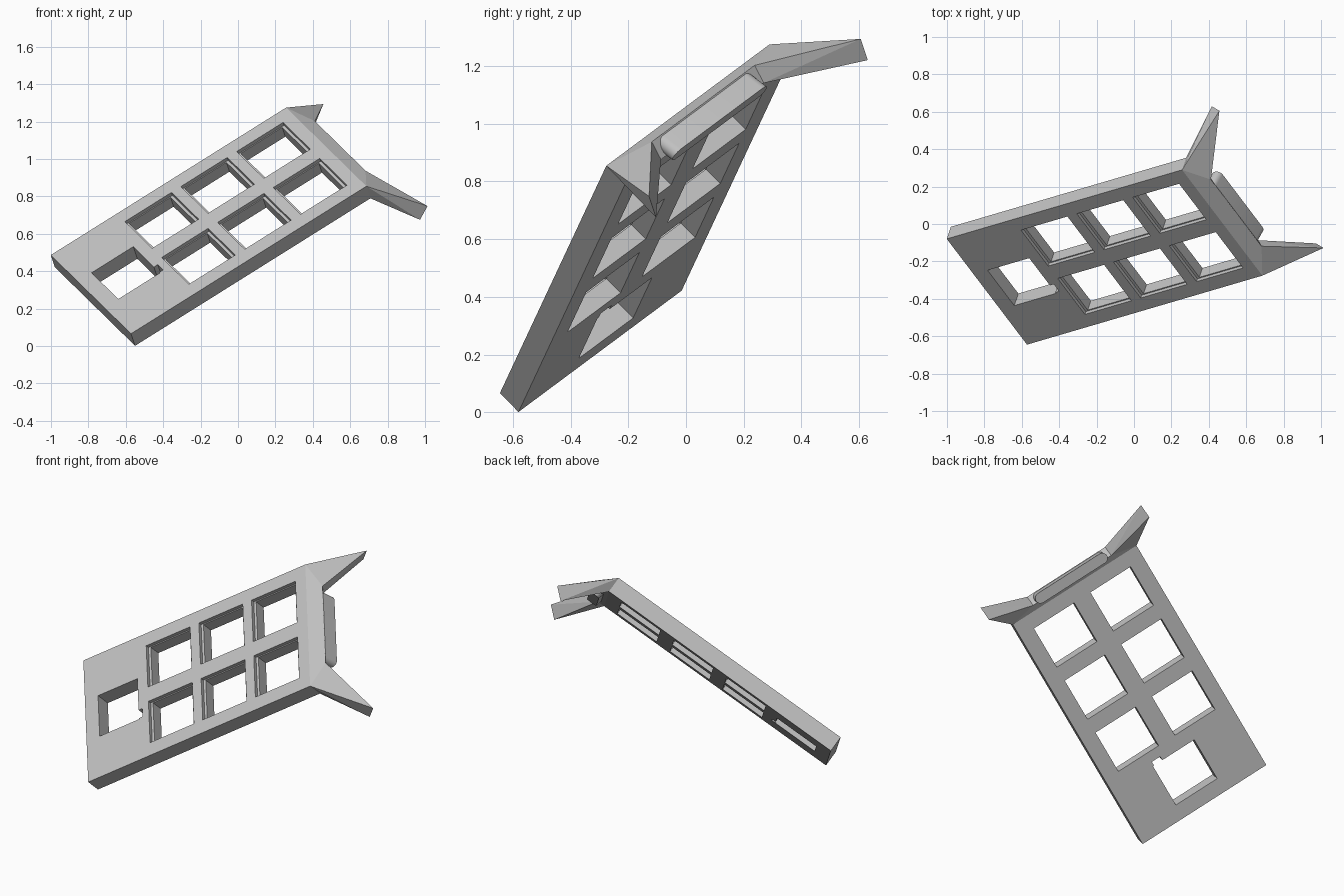
import bpy, bmesh, math
from mathutils import Matrix, Vector

cube = bpy.data.objects.get("Cube")
if cube:
    bpy.data.objects.remove(cube, do_unlink=True)

# One grey material
grey = bpy.data.materials.new("plain grey")
grey.use_nodes = True
colour = (0.53, 0.53, 0.53, 1)
grey.diffuse_color = colour
grey.node_tree.nodes["Principled BSDF"].inputs["Base Color"].default_value = colour

# Tilted frame of the panel: u along its length, v across, n out of its face
u_axis = Vector((0.822, 0.241, 0.515)).normalized()
v_axis = Vector((-0.521, 0.685, 0.509))
v_axis = (v_axis - u_axis * v_axis.dot(u_axis)).normalized()
n_axis = u_axis.cross(v_axis)
frame = Matrix((u_axis, v_axis, n_axis)).transposed().to_4x4()
frame.translation = (-0.572, -0.645, 0.066)

LENGTH, WIDTH, THICK = 1.53, 0.825, 0.094
MID = WIDTH / 2


def hull(name, points):
    """Convex solid around points given as (u, v, n)."""
    bm = bmesh.new()
    for p in points:
        bm.verts.new(p)
    bmesh.ops.convex_hull(bm, input=bm.verts)
    bmesh.ops.dissolve_limit(bm, angle_limit=math.radians(1), verts=bm.verts, edges=bm.edges)
    bmesh.ops.recalc_face_normals(bm, faces=bm.faces)
    mesh = bpy.data.meshes.new(name)
    bm.to_mesh(mesh)
    bm.free()
    mesh.materials.append(grey)
    ob = bpy.data.objects.new(name, mesh)
    bpy.context.collection.objects.link(ob)
    ob.matrix_world = frame
    return ob


def box(name, u0, u1, v0, v1, n0, n1):
    return hull(name, [(u, v, n) for u in (u0, u1) for v in (v0, v1) for n in (n0, n1)])


def cut(ob, cutter):
    mod = ob.modifiers.new("cut", "BOOLEAN")
    mod.operation, mod.solver, mod.object = "DIFFERENCE", "EXACT", cutter
    bpy.context.view_layer.update()
    mesh = bpy.data.meshes.new_from_object(ob.evaluated_get(bpy.context.evaluated_depsgraph_get()))
    ob.modifiers.clear()
    ob.data = mesh
    bpy.data.objects.remove(cutter, do_unlink=True)


# Panel with a grid of six stepped windows
panel = box("panel", 0, LENGTH, 0, WIDTH, -THICK, 0)
for col in range(3):
    for row in range(2):
        u, v = 0.43 + 0.363 * col, 0.085 + 0.377 * row
        cut(panel, box("recess", u, u + 0.302, v, v + 0.28, -0.022, 0.1))
        cut(panel, box("opening", u + 0.016, u + 0.286, v + 0.006, v + 0.274, -0.2, 0.1))

# Plain window with a small notch at one corner
cut(panel, box("opening", 0.09, 0.361, 0.273, 0.548, -0.2, 0.1))
cut(panel, box("notch", 0.3, 0.386, 0.28, 0.335, -0.2, 0.1))

# Sloped lip at the far end, narrowing between the horns
half = 0.26
lip_top, lip_low = (1.607, -0.05), (1.568, -0.11)
ridge = [(LENGTH, v, n) for v in (0, WIDTH) for n in (0, -THICK)]
hull("end_lip", ridge + [(u, MID + s * half, n) for s in (-1, 1) for u, n in (lip_top, lip_low)])

# Wedge horns growing from both corners
for side, name in ((-1, "right_horn"), (1, "left_horn")):
    corner, tip = MID + side * MID, MID + side * 0.535
    hull(name, [(LENGTH, corner, 0), (LENGTH, corner, -THICK),
                (lip_top[0], MID + side * half, lip_top[1]),
                (lip_low[0], MID + side * half, lip_low[1]),
                (1.78, tip, -0.25), (1.715, tip, -0.308)])

# Rounded bar set into the end of the lip
radius, reach = 0.032, 0.205
outline = []
for side in (-1, 1):
    for i in range(13):
        a = math.pi * i / 12
        outline.append((radius * math.cos(a), MID + side * (reach + radius * math.sin(a))))
hull("end_bar", [(u + centre, v, n) for u, v in outline for centre, n in ((1.573, -0.055), (1.592, -0.138))])
bar = bpy.data.objects["end_bar"]
bpy.ops.object.select_all(action="DESELECT")
bar.select_set(True)
bpy.context.view_layer.objects.active = bar
bpy.ops.object.shade_smooth_by_angle(angle=math.radians(30))
